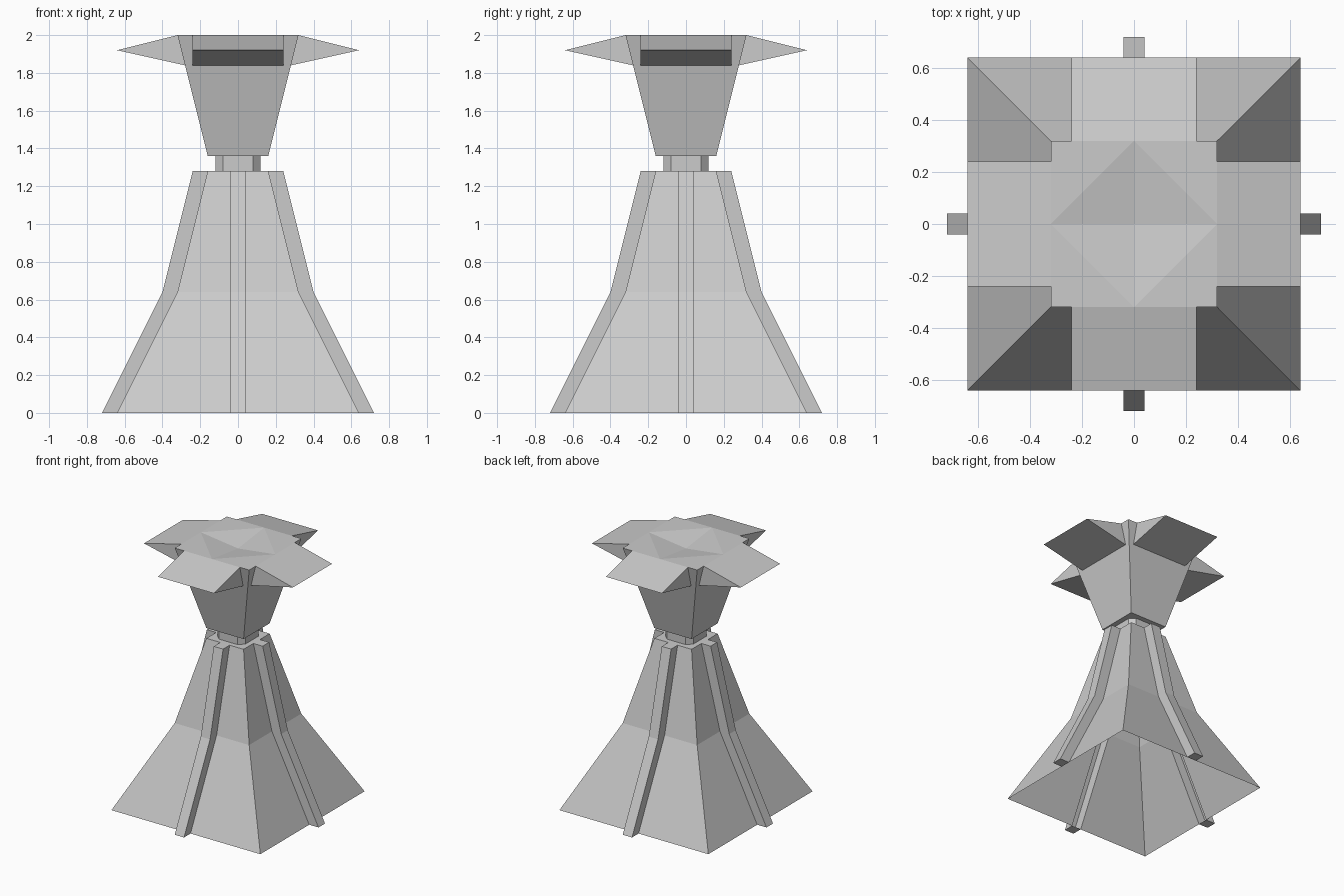
import bpy, bmesh
from math import radians
from mathutils import Matrix, Vector

if "Cube" in bpy.data.objects:
    bpy.data.objects.remove(bpy.data.objects["Cube"])

TURNS = [Matrix.Rotation(radians(90 * i), 3, 'Z') for i in range(4)]


def finish(name, bm):
    bmesh.ops.remove_doubles(bm, verts=bm.verts, dist=1e-4)
    bmesh.ops.recalc_face_normals(bm, faces=bm.faces)
    mesh = bpy.data.meshes.new(name)
    bm.to_mesh(mesh)
    bm.free()
    obj = bpy.data.objects.new(name, mesh)
    bpy.context.collection.objects.link(obj)
    return obj


def add_face(bm, pts):
    bm.faces.new([bm.verts.new(p) for p in pts])


def add_four(bm, pts):
    # same face repeated on all four sides
    for t in TURNS:
        add_face(bm, [t @ Vector(p) for p in pts])


def loft(bm, loops):
    n = len(loops[0])
    for a, b in zip(loops, loops[1:]):
        for i in range(n):
            j = (i + 1) % n
            add_face(bm, [a[i], a[j], b[j], b[i]])


def four_sided_loop(side):
    return [t @ Vector(p) for t in TURNS for p in side]


# flared skirt: open underneath, one raised rib per side
R, D = 0.04, 0.08
loops = []
for h, z in ((0.64, 0), (0.32, 0.64), (0.16, 1.28)):
    loops.append(four_sided_loop([(-h, -h, z), (-R, -h, z), (-R, -h - D, z),
                                  (R, -h - D, z), (R, -h, z)]))
bm = bmesh.new()
loft(bm, loops)
add_face(bm, loops[-1])
add_four(bm, [(-R, -0.64, 0), (R, -0.64, 0), (R, -0.64 - D, 0), (-R, -0.64 - D, 0)])
finish("ribbed_skirt", bm)

# neck: square with cut corners
bm = bmesh.new()
loft(bm, [four_sided_loop([(-0.08, -0.12, z), (0.08, -0.12, z)]) for z in (1.28, 1.36)])
finish("neck", bm)

# head: inverted taper with a wedge-shaped petal on each side and a dished top
bm = bmesh.new()
W = 0.24
add_four(bm, [(-0.16, -0.16, 1.36), (0.16, -0.16, 1.36), (0.32, -0.32, 2), (W, -0.32, 2),
              (W, -0.28, 1.84), (-W, -0.28, 1.84), (-W, -0.32, 2), (-0.32, -0.32, 2)])
add_face(bm, four_sided_loop([(-0.16, -0.16, 1.36)]))
add_four(bm, [(-W, -0.32, 2), (-W, -0.64, 1.92), (W, -0.64, 1.92), (W, -0.32, 2)])
add_four(bm, [(-W, -0.28, 1.84), (W, -0.28, 1.84), (W, -0.64, 1.92), (-W, -0.64, 1.92)])
for s in (-W, W):
    add_four(bm, [(s, -0.32, 2), (s, -0.28, 1.84), (s, -0.64, 1.92)])
add_four(bm, [(0, -0.32, 2), (W, -0.32, 2), (0.32, -0.32, 2), (0.32, -W, 2), (0.32, 0, 2)])
add_four(bm, [(0, -0.32, 2), (0.32, 0, 2), (0, 0, 1.96)])
finish("petalled_head", bm)
